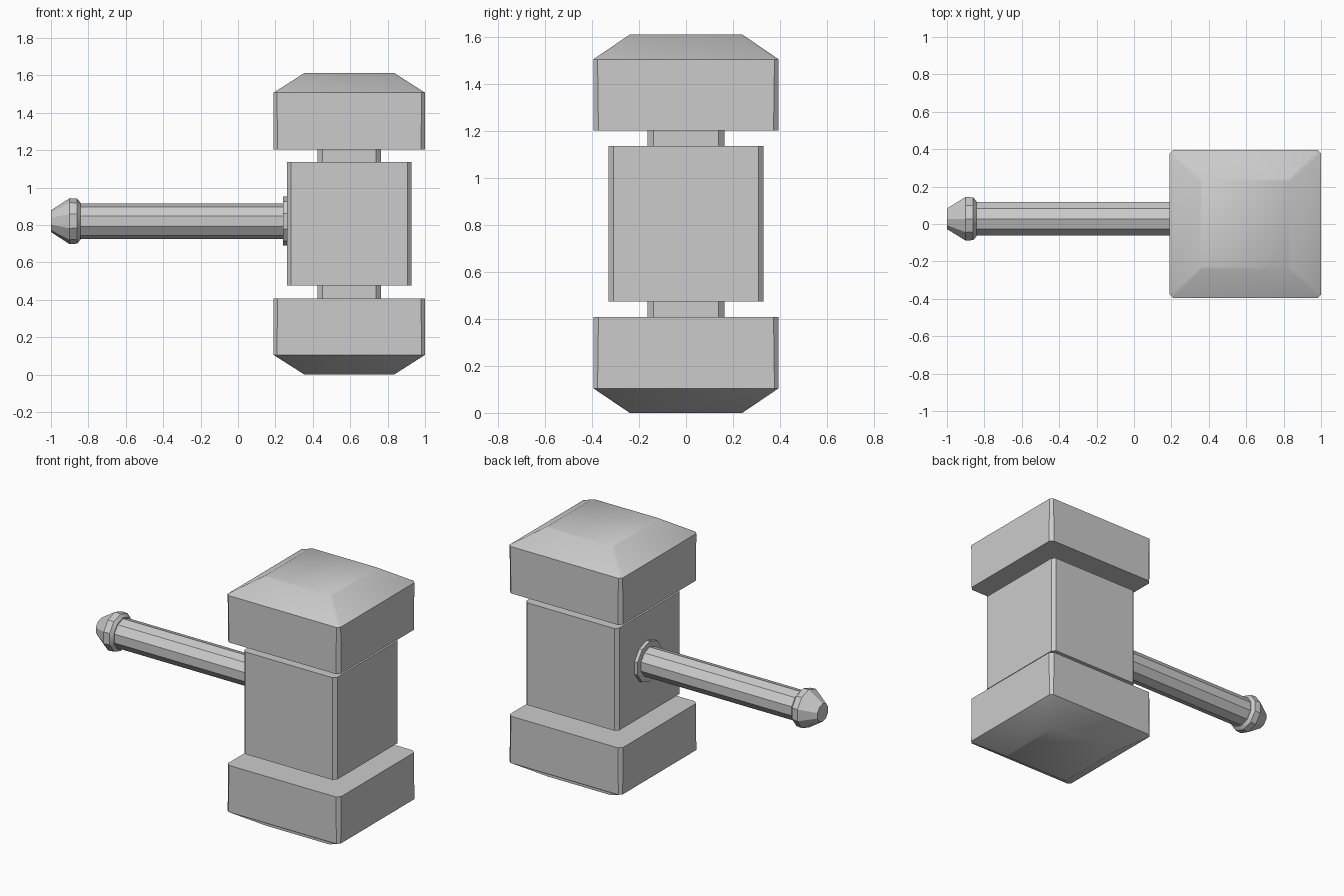
import bpy, bmesh, math

if "Cube" in bpy.data.objects:
    bpy.data.objects.remove(bpy.data.objects["Cube"])

CX = 0.595            # head centre in x
HY, HZ = 0.028, 0.82  # handle axis
MID = 0.806           # mirror height of the head


def finish(name, bm, angle=38):
    bmesh.ops.recalc_face_normals(bm, faces=bm.faces)
    me = bpy.data.meshes.new(name)
    bm.to_mesh(me)
    bm.free()
    ob = bpy.data.objects.new(name, me)
    bpy.context.collection.objects.link(ob)
    bpy.ops.object.select_all(action='DESELECT')
    ob.select_set(True)
    bpy.context.view_layer.objects.active = ob
    bpy.ops.object.shade_smooth_by_angle(angle=math.radians(angle))
    return ob


def square_loft(name, levels, flip=False):
    """Stack chamfered squares; levels = (z, half x, half y, corner cut)."""
    bm = bmesh.new()
    rings = []
    for z, hx, hy, c in levels:
        z = 2 * MID - z if flip else z
        pts = [(hx, c - hy), (hx, hy - c), (hx - c, hy), (c - hx, hy),
               (-hx, hy - c), (-hx, c - hy), (c - hx, -hy), (hx - c, -hy)]
        rings.append([bm.verts.new((CX + x, y, z)) for x, y in pts])
    for a, b in zip(rings, rings[1:]):
        for i in range(8):
            j = (i + 1) % 8
            bm.faces.new((a[i], a[j], b[j], b[i]))
    bm.faces.new(rings[0])
    bm.faces.new(rings[-1])
    return finish(name, bm)


def lathe_x(name, profile, sides=10, turn=0.5):
    """Faceted solid around the handle axis; profile = (x, radius)."""
    bm = bmesh.new()
    rings = []
    for x, r in profile:
        angs = [2 * math.pi * (i + turn) / sides for i in range(sides)]
        rings.append([bm.verts.new((x, HY + r * math.cos(a), HZ + r * math.sin(a)))
                      for a in angs])
    for a, b in zip(rings, rings[1:]):
        for i in range(sides):
            j = (i + 1) % sides
            bm.faces.new((a[i], a[j], b[j], b[i]))
    bm.faces.new(rings[0])
    bm.faces.new(rings[-1])
    return finish(name, bm, 30)


# striking caps and necks, bottom and top
for end, flip in (("bottom", False), ("top", True)):
    square_loft(end + "_cap", [(0, 0.24, 0.24, 0.012), (0.105, 0.405, 0.395, 0.018),
                               (0.408, 0.405, 0.395, 0.022)], flip)
    square_loft(end + "_neck", [(0.408, 0.17, 0.165, 0.026), (0.475, 0.17, 0.165, 0.026)], flip)

# central block
square_loft("middle_block", [(0.475, 0.333, 0.33, 0.021), (1.137, 0.333, 0.33, 0.021)])

# handle, collar and pommel
lathe_x("handle", [(-0.845, 0.094), (0.262, 0.094)])
lathe_x("collar", [(0.24, 0.131), (0.262, 0.131)])
lathe_x("pommel", [(-1.0, 0.058), (-0.9, 0.123), (-0.86, 0.12), (-0.843, 0.1)])
